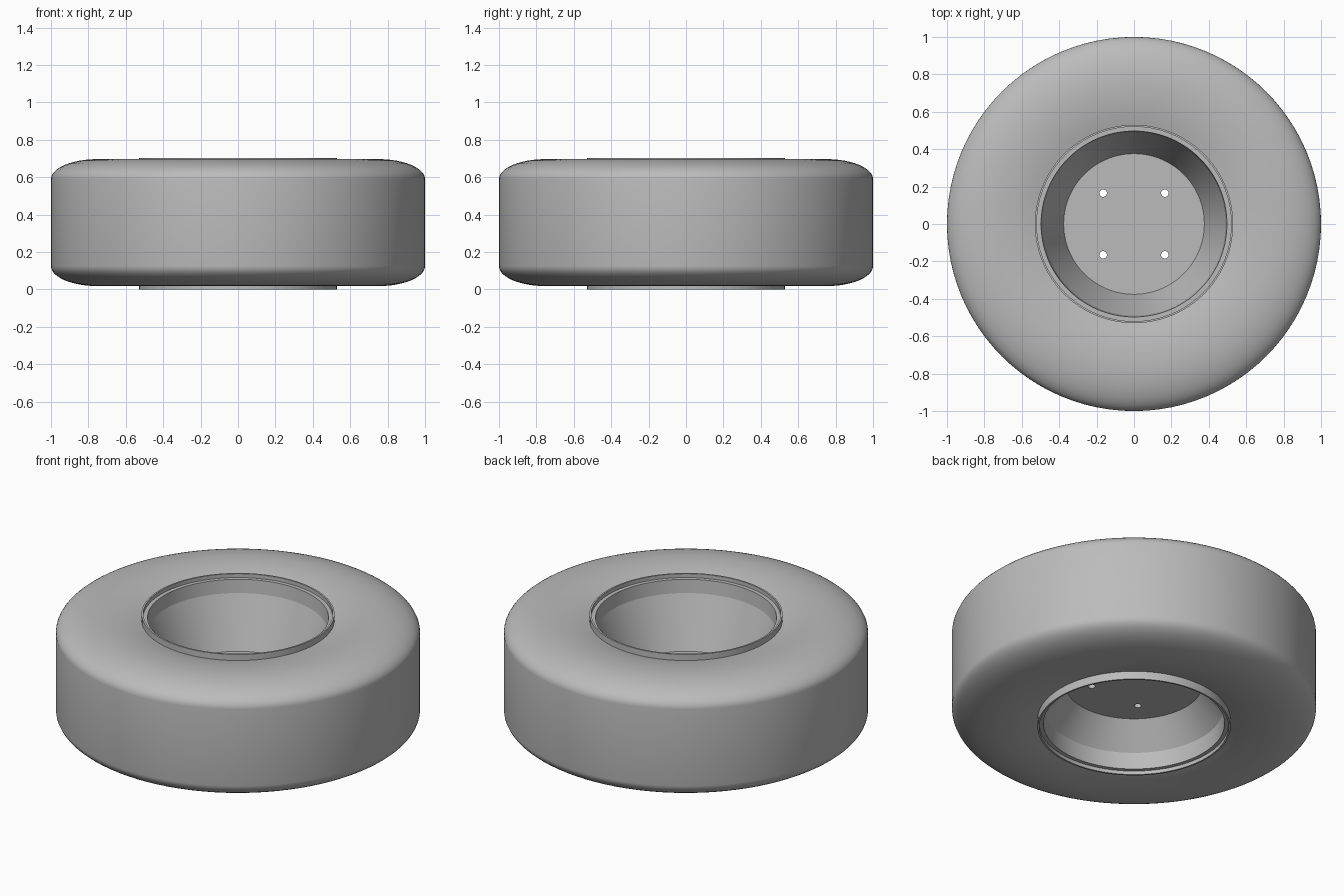
import bpy, bmesh, math

cube = bpy.data.objects.get("Cube")
if cube:
    bpy.data.objects.remove(cube, do_unlink=True)

grey = bpy.data.materials.new("light grey")
grey.use_nodes = True
grey.diffuse_color = (0.5, 0.5, 0.5, 1)
grey.node_tree.nodes["Principled BSDF"].inputs["Base Color"].default_value = (0.5, 0.5, 0.5, 1)


def finish(obj, angle):
    """Select one object, shade it and give it the colour."""
    bpy.ops.object.select_all(action="DESELECT")
    obj.select_set(True)
    bpy.context.view_layer.objects.active = obj
    if obj.type == "CURVE":
        bpy.ops.object.convert(target="MESH")
        obj = bpy.context.object
    obj.data.materials.clear()
    obj.data.materials.append(grey)
    bpy.ops.object.shade_smooth_by_angle(angle=math.radians(angle))


def lathe(name, profile, angle=30, steps=96):
    """Revolve a closed (radius, height) profile around z."""
    bm = bmesh.new()
    verts = [bm.verts.new((r, 0, z)) for r, z in profile]
    edges = [bm.edges.new((verts[i - 1], v)) for i, v in enumerate(verts)]
    bmesh.ops.spin(bm, geom=verts + edges, cent=(0, 0, 0), axis=(0, 0, 1),
                   angle=math.tau, steps=steps, use_duplicate=False)
    bmesh.ops.remove_doubles(bm, verts=bm.verts, dist=0.0001)
    bmesh.ops.recalc_face_normals(bm, faces=bm.faces)
    mesh = bpy.data.meshes.new(name)
    bm.to_mesh(mesh)
    bm.free()
    obj = bpy.data.objects.new(name, mesh)
    bpy.context.collection.objects.link(obj)
    finish(obj, angle)


# Tyre: elliptical shoulder and dished sidewall, mirrored about mid height
MID = 0.3575
shoulder = [(0.75 + 0.25 * math.cos(t), 0.59 + 0.107 * math.sin(t))
            for t in (math.pi / 2 * i / 12 for i in range(13))]
upper = shoulder + [(0.69, 0.695), (0.63, 0.688), (0.58, 0.679), (0.524, 0.665)]
lower = [(r, 2 * MID - z) for r, z in reversed(upper)]
lathe("tyre", upper + lower)

# Rim: thin raised lips, stepped seats and two cones meeting at the hub plate
DISC_LOW, DISC_HIGH = 0.27, 0.30
lathe("rim", [
    (0.53, 0.703), (0.52, 0.703), (0.52, 0.68), (0.497, 0.68), (0.49, 0.60),
    (0.376, DISC_HIGH), (0.376, DISC_LOW), (0.49, 0.12), (0.497, 0.022),
    (0.52, 0.022), (0.52, 0), (0.53, 0)], angle=12)

# Hub plate: filled flat curve with four bolt holes
curve = bpy.data.curves.new("hub_plate", "CURVE")
curve.dimensions = "2D"
curve.fill_mode = "BOTH"
curve.extrude = (DISC_HIGH - DISC_LOW) / 2


def circle(x, y, radius, count):
    spline = curve.splines.new("POLY")
    spline.points.add(count - 1)
    spline.use_cyclic_u = True
    for i, p in enumerate(spline.points):
        a = math.tau * i / count
        p.co = (x + radius * math.cos(a), y + radius * math.sin(a), 0, 1)


circle(0, 0, 0.378, 96)
for sx in (-1, 1):
    for sy in (-1, 1):
        circle(sx * 0.165, sy * 0.165, 0.02, 24)
plate = bpy.data.objects.new("hub_plate", curve)
plate.location.z = (DISC_HIGH + DISC_LOW) / 2
bpy.context.collection.objects.link(plate)
finish(plate, 30)
